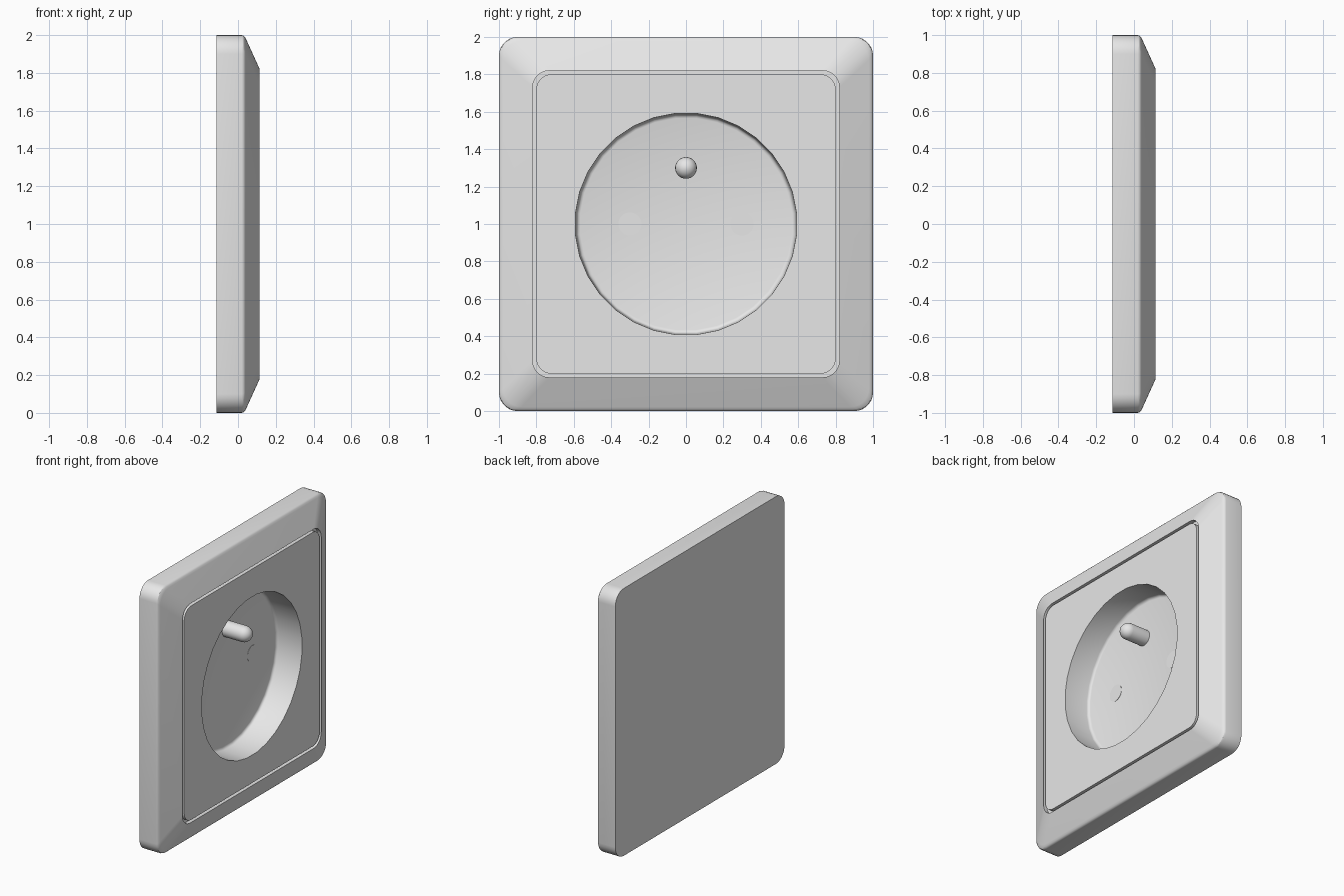
import bpy, bmesh, math

if "Cube" in bpy.data.objects:
    bpy.data.objects.remove(bpy.data.objects["Cube"])

N = 8  # points per quarter turn
white = bpy.data.materials.new("white_plastic")
white.diffuse_color = (0.8, 0.8, 0.8, 1)
white.use_nodes = True
white.node_tree.nodes["Principled BSDF"].inputs["Base Color"].default_value = white.diffuse_color


def square(x, half, r):
    """Rounded square ring in the YZ plane, centred on z = 1."""
    pts = []
    for q in range(4):
        mid = math.radians(45 + 90 * q)
        cy = math.copysign(half - r, math.cos(mid))
        cz = math.copysign(half - r, math.sin(mid))
        for i in range(N):
            a = math.radians(90 * q + 90 * i / (N - 1))
            pts.append((x, cy + r * math.cos(a), 1 + cz + r * math.sin(a)))
    return pts


def circle(x, r, y=0.0, z=1.0):
    """Round ring in the YZ plane."""
    return [(x, y + r * math.cos(a), z + r * math.sin(a))
            for a in (2 * math.pi * (i + 0.5) / (4 * N) for i in range(4 * N))]


def loft(name, rings, cap_start=False, cap_end=False):
    bm = bmesh.new()
    loops = [[bm.verts.new(p) for p in ring] for ring in rings]
    n = 4 * N
    for a, b in zip(loops, loops[1:]):
        for i in range(n):
            j = (i + 1) % n
            bm.faces.new((a[i], a[j], b[j], b[i]))
    if cap_start:
        bm.faces.new(loops[0][::-1])
    if cap_end:
        bm.faces.new(loops[-1])
    mesh = bpy.data.meshes.new(name)
    bm.to_mesh(mesh)
    bm.free()
    mesh.materials.append(white)
    ob = bpy.data.objects.new(name, mesh)
    bpy.context.collection.objects.link(ob)
    bpy.ops.object.select_all(action='DESELECT')
    ob.select_set(True)
    bpy.context.view_layer.objects.active = ob
    bpy.ops.object.shade_smooth_by_angle(angle=math.radians(30))
    return ob


# Outer frame: straight edge, soft shoulder, sloped face, groove
loft("outer_frame", [
    square(-0.115, 1.0, 0.1), square(0.02, 1.0, 0.1),
    square(0.03, 0.997, 0.1), square(0.037, 0.99, 0.1),
    square(0.043, 0.978, 0.1), square(0.115, 0.82, 0.09),
    square(0.085, 0.82, 0.09), square(0.085, 0.8, 0.08)], cap_start=True)

# Centre plate with the round plug well
loft("centre_plate", [
    square(0.085, 0.8, 0.08), square(0.115, 0.8, 0.08),
    circle(0.115, 0.594), circle(-0.07, 0.588), circle(-0.08, 0.585),
    circle(-0.087, 0.578), circle(-0.09, 0.568)], cap_end=True)

# Earth pin with a domed tip
R = 0.058
dome = [circle(0.052 + R * math.sin(a), R * math.cos(a), 0, 1.3)
        for a in (math.radians(d) for d in (0, 15, 30, 45, 60, 75, 86))]
loft("earth_pin", [circle(-0.09, R, 0, 1.3)] + dome, cap_end=True)

# Contact shutters, nearly flush with the well floor
for side, y in (("left", -0.3), ("right", 0.3)):
    loft(side + "_contact_shutter",
         [circle(-0.09, 0.062, y), circle(-0.088, 0.062, y)], cap_end=True)
